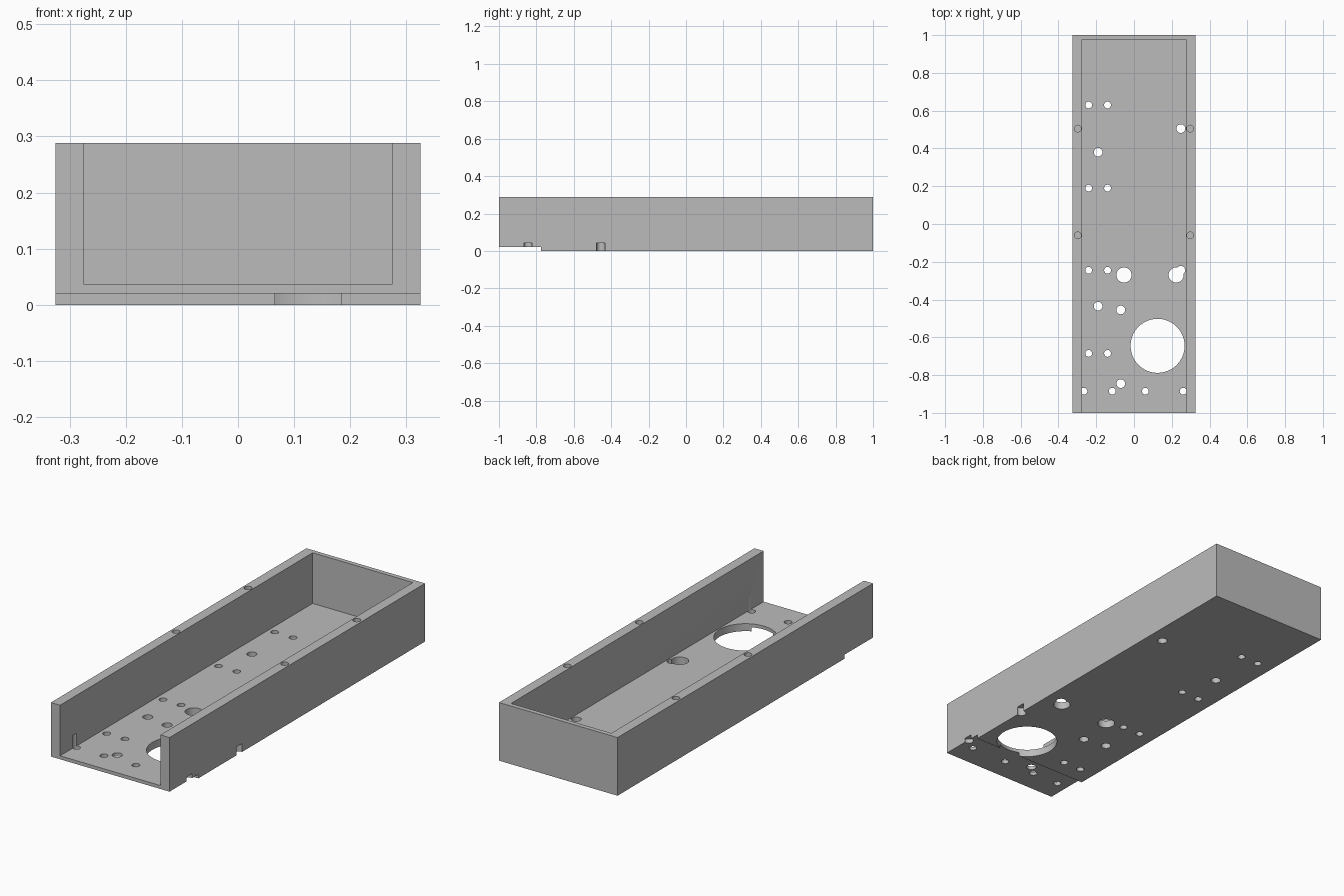
import bpy
import bmesh
from mathutils import Matrix, Vector

default = bpy.data.objects.get("Cube")
if default:
    bpy.data.objects.remove(default, do_unlink=True)

W, H = 0.325, 0.288       # half width, height
FLOOR = 0.037

grey = bpy.data.materials.new("plain grey")
grey.use_nodes = True
grey.diffuse_color = (0.5, 0.5, 0.5, 1)
grey.node_tree.nodes["Principled BSDF"].inputs["Base Color"].default_value = (0.5, 0.5, 0.5, 1)


def add_object(name, bm):
    mesh = bpy.data.meshes.new(name)
    bm.to_mesh(mesh)
    bm.free()
    mesh.materials.append(grey)
    obj = bpy.data.objects.new(name, mesh)
    bpy.context.collection.objects.link(obj)
    return obj


def box(name, low, high):
    low, high = Vector(low), Vector(high)
    bm = bmesh.new()
    bmesh.ops.create_cube(bm, size=1, matrix=Matrix.Translation((low + high) / 2)
                          @ Matrix.Diagonal((*(high - low), 1)))
    return add_object(name, bm)


def drill(x, y, radius, bottom, top):
    bm = bmesh.new()
    bmesh.ops.create_cone(bm, cap_ends=True, segments=64 if radius > 0.1 else 32,
                          radius1=radius, radius2=radius, depth=top - bottom,
                          matrix=Matrix.Translation((x, y, (bottom + top) / 2)))
    return add_object("drill_cutter", bm)


def cut(cutter):
    cutter.hide_render = True
    mod = tray.modifiers.new("cut", "BOOLEAN")
    mod.operation = "DIFFERENCE"
    mod.solver = "EXACT"
    mod.object = cutter
    bpy.ops.object.modifier_apply(modifier=mod.name)
    bpy.data.objects.remove(cutter, do_unlink=True)


# Tray block, hollowed and open at the front
tray = box("tray", (-W, -1, 0), (W, 1, H))
bpy.context.view_layer.objects.active = tray
tray.select_set(True)
cut(box("cavity_cutter", (-0.275, -1.2, FLOOR), (0.275, 0.977, 0.5)))

# Step under the front end
cut(box("step_cutter", (-0.5, -1.2, -0.2), (0.5, -0.775, 0.02)))

# Through holes in the floor
SMALL, MEDIUM, LARGE = 0.018, 0.023, 0.04
holes = [(x, y, SMALL) for x in (-0.24, -0.14) for y in (0.63, 0.19, -0.245, -0.685)]
holes += [(x, -0.885, SMALL) for x in (-0.265, -0.115, 0.06, 0.26)]
holes += [(-0.19, 0.38, MEDIUM), (-0.19, -0.435, MEDIUM),
          (0.248, 0.505, MEDIUM), (0.248, -0.245, MEDIUM),
          (-0.053, -0.27, LARGE), (0.223, -0.27, LARGE),
          (0.125, -0.645, 0.143)]
for x, y, radius in holes:
    cut(drill(x, y, radius, -0.1, 0.1))

# Four mounting holes round the big opening; the outer pair breaks the side wall
for y in (-0.845, -0.455):
    for x in (-0.07, 0.32):
        cut(drill(x, y, MEDIUM, -0.1, 0.042))

# Blind screw holes in the wall tops
for side in (-1, 1):
    for y in (0.505, -0.06):
        cut(drill(side * 0.298, y, SMALL, H - 0.1, H + 0.1))

bpy.ops.object.shade_smooth_by_angle()
